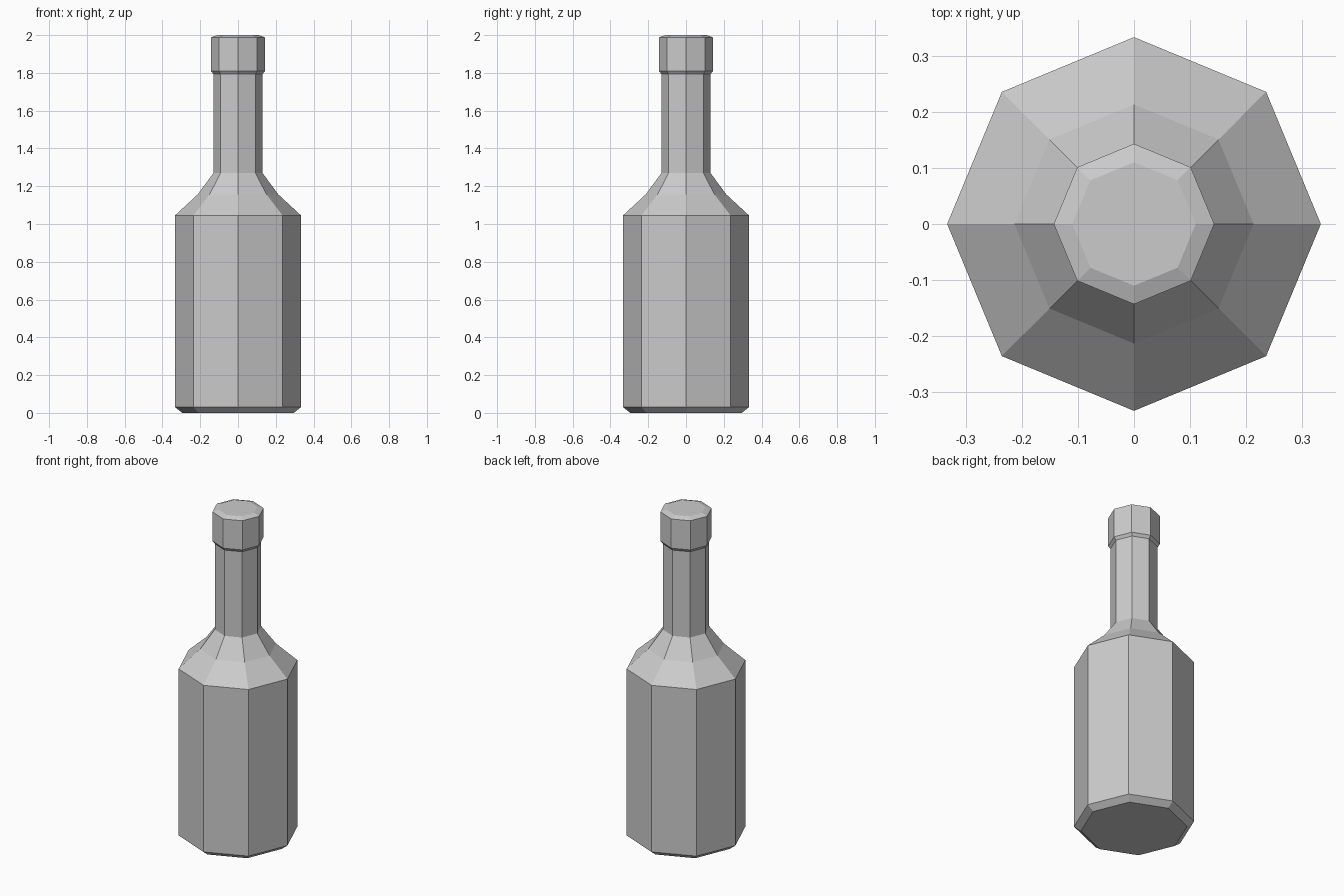
import bpy, bmesh, math

if "Cube" in bpy.data.objects:
    bpy.data.objects.remove(bpy.data.objects["Cube"])

SIDES = 8


def lathe(name, profile, cap_bottom=False, cap_top=False):
    """Spin a (radius, height) profile into a faceted eight-sided shell."""
    bm = bmesh.new()
    rings = []
    for r, z in profile:
        rings.append([bm.verts.new((r * math.cos(2 * math.pi * i / SIDES),
                                    r * math.sin(2 * math.pi * i / SIDES), z))
                      for i in range(SIDES)])
    for low, high in zip(rings, rings[1:]):
        for i in range(SIDES):
            j = (i + 1) % SIDES
            bm.faces.new((low[i], low[j], high[j], high[i]))
    if cap_bottom:
        bm.faces.new(rings[0][::-1])
    if cap_top:
        bm.faces.new(rings[-1])
    mesh = bpy.data.meshes.new(name)
    bm.to_mesh(mesh)
    bm.free()
    obj = bpy.data.objects.new(name, mesh)
    bpy.context.collection.objects.link(obj)
    return obj


# Bottle: chamfered base, straight body, two-step shoulder, neck
lathe("bottle_body", [(0.295, 0.0), (0.333, 0.03), (0.333, 1.046),
                      (0.213, 1.157), (0.13, 1.27), (0.13, 1.793)],
      cap_bottom=True)

# Cap: starts at the neck's top ring, chamfered top and bottom
lathe("bottle_cap", [(0.13, 1.793), (0.143, 1.81), (0.143, 1.988),
                     (0.11, 2.0)],
      cap_top=True)
